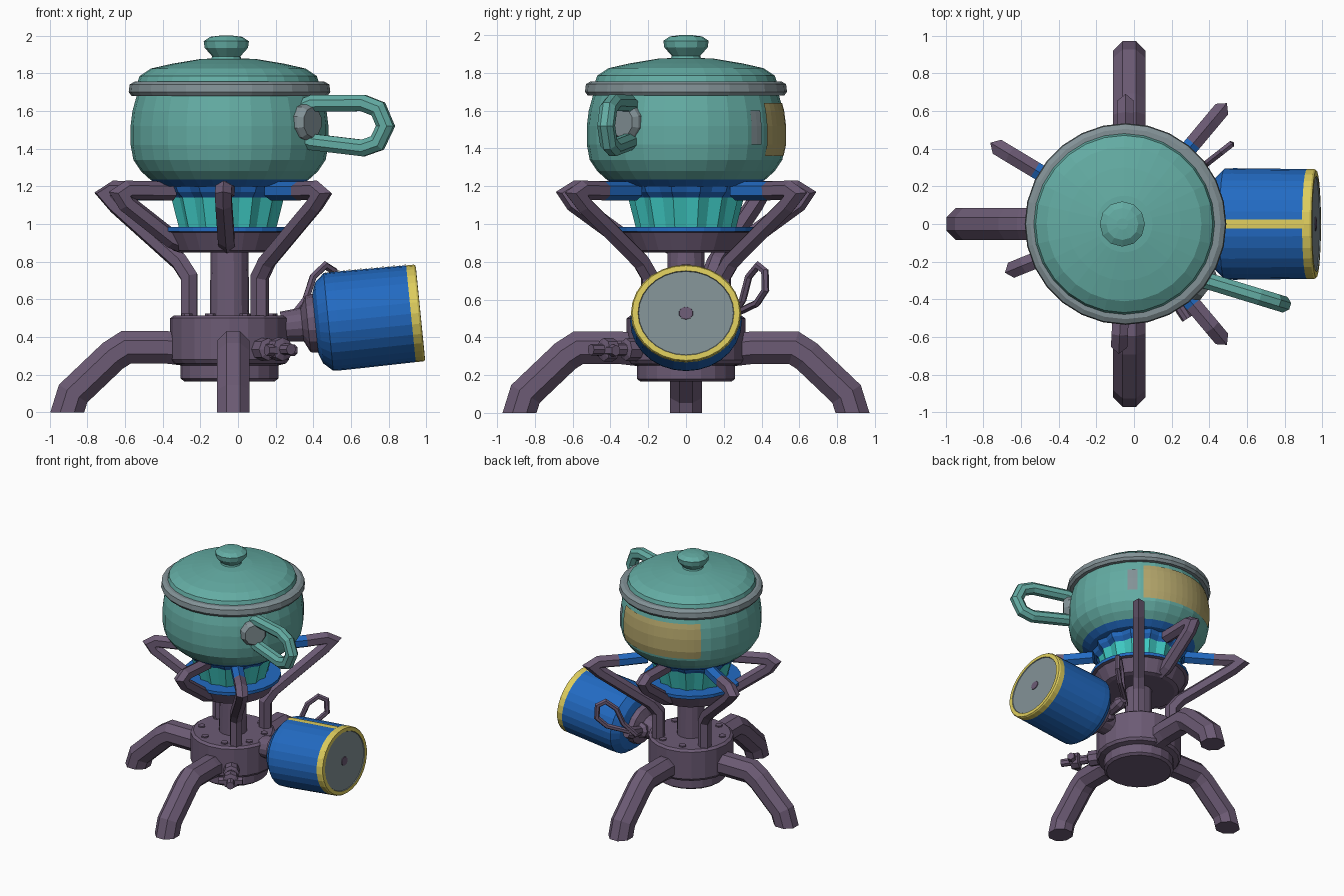
import bpy, bmesh, math
from mathutils import Matrix, Vector

if "Cube" in bpy.data.objects:
    bpy.data.objects.remove(bpy.data.objects["Cube"])

CX = -0.045  # axis of the stove and pot


def material(name, rgb):
    m = bpy.data.materials.new(name)
    m.diffuse_color = (*rgb, 1)
    m.use_nodes = True
    m.node_tree.nodes["Principled BSDF"].inputs["Base Color"].default_value = m.diffuse_color
    return m


PURPLE = material("dark purple metal", (0.150, 0.104, 0.176))
TEAL = material("teal enamel", (0.125, 0.410, 0.365))
GREY = material("grey metal", (0.225, 0.285, 0.305))
BLUE = material("blue paint", (0.016, 0.145, 0.540))
CYAN = material("cyan flame", (0.050, 0.590, 0.550))
YELLOW = material("yellow trim", (0.730, 0.610, 0.110))
TAN = material("tan label", (0.450, 0.375, 0.145))


def finish(bm, name, mats):
    bmesh.ops.recalc_face_normals(bm, faces=bm.faces)
    me = bpy.data.meshes.new(name)
    bm.to_mesh(me)
    bm.free()
    for m in mats:
        me.materials.append(m)
    ob = bpy.data.objects.new(name, me)
    bpy.context.collection.objects.link(ob)
    return ob


def lathe(name, prof, mats, idx=None, segs=24, mat=None, arc=None, wave=0.0):
    """Revolve (r, z) profile; idx = material per profile segment; arc = degrees."""
    mat = mat or Matrix.Translation((CX, 0, 0))
    bm = bmesh.new()
    a0, a1 = arc or (0, 360)
    n = segs + 1 if arc else segs
    rings = []
    for r, z in prof:
        ring = []
        for i in range(n):
            a = math.radians(a0 + (a1 - a0) * i / segs)
            k = r * (1 + wave * (1 if i % 2 else -1))
            ring.append(bm.verts.new(mat @ Vector((k * math.cos(a), k * math.sin(a), z))))
        rings.append(ring)
    for j in range(len(prof) - 1):
        for i in range(segs):
            k = (i + 1) % n
            f = bm.faces.new((rings[j][i], rings[j][k], rings[j + 1][k], rings[j + 1][i]))
            f.material_index = idx[j] if idx else 0
    if not arc:
        for ring, j in ((rings[0], 0), (rings[-1], -1)):
            bm.faces.new(ring).material_index = idx[j] if idx else 0
    return finish(bm, name, mats)


def tube(name, origin, az, path, rad, mats, idx=None, sides=8, ground=False):
    """Sweep a mitred tube along (distance, z) points in the vertical plane at angle az."""
    a = math.radians(az)
    d, n = Vector((math.cos(a), math.sin(a), 0)), Vector((-math.sin(a), math.cos(a), 0))
    pts = [Vector((origin[0], origin[1], 0)) + d * s + Vector((0, 0, z)) for s, z in path]
    bm = bmesh.new()
    rings = []
    for i, p in enumerate(pts):
        t1 = (p - pts[i - 1]).normalized() if i else (pts[1] - p).normalized()
        t2 = (pts[i + 1] - p).normalized() if i < len(pts) - 1 else t1
        t = (t1 + t2).normalized()
        up = t.cross(n) / max(0.6, t.dot(t1))
        rings.append([bm.verts.new(p + rad * (n * math.cos(b) + up * math.sin(b)))
                      for b in [2 * math.pi * (k + 0.5) / sides for k in range(sides)]])
    for j in range(len(pts) - 1):
        for k in range(sides):
            l = (k + 1) % sides
            f = bm.faces.new((rings[j][k], rings[j][l], rings[j + 1][l], rings[j + 1][k]))
            f.material_index = idx[j] if idx else 0
    for ring, j in ((rings[0], 0), (rings[-1], -1)):
        bm.faces.new(ring).material_index = idx[j] if idx else 0
    if ground:  # flat foot on the floor
        geom = bm.verts[:] + bm.edges[:] + bm.faces[:]
        cut = bmesh.ops.bisect_plane(bm, geom=geom, plane_co=(0, 0, 0), plane_no=(0, 0, 1),
                                     clear_inner=True)["geom_cut"]
        bmesh.ops.holes_fill(bm, edges=[e for e in cut if isinstance(e, bmesh.types.BMEdge)])
    return finish(bm, name, mats)


def axis_matrix(origin, direction, wide=1.0):
    """Local z along direction, local x pointing down, local y scaled."""
    z = Vector(direction).normalized()
    y = Vector((0, 0, 1)).cross(z).normalized()
    x = y.cross(z)
    m = Matrix((x, y * wide, z)).transposed().to_4x4()
    return Matrix.Translation(origin) @ m


# --- Stove base: hub, column and three legs
lathe("stove_hub", [(0.24, 0.165), (0.26, 0.18), (0.26, 0.25), (0.30, 0.26), (0.315, 0.28),
                    (0.315, 0.50), (0.295, 0.515), (0.12, 0.515)], [PURPLE], segs=20)
lathe("burner_column", [(0.105, 0.50), (0.10, 0.87)], [PURPLE], segs=14)
for az, label in ((180, "left"), (90, "back"), (270, "front")):
    tube(label + "_leg", (CX + 0.02, 0), az,
         [(0.22, 0.33), (0.35, 0.345), (0.57, 0.345), (0.64, 0.30), (0.85, 0.10), (0.90, -0.06)],
         0.093, [PURPLE], ground=True)
for i in range(8):  # bolts on the hub
    a = math.radians(20 + 45 * i)
    lathe("hub_bolt", [(0.028, 0.51), (0.028, 0.525)], [PURPLE], segs=6,
          mat=Matrix.Translation((CX + 0.24 * math.cos(a), 0.24 * math.sin(a), 0)))

# --- Burner bowl and flame
BC = Matrix.Translation((-0.055, 0, 0))
lathe("burner_bowl", [(0.26, 0.85), (0.29, 0.86), (0.34, 0.955), (0.365, 0.96), (0.365, 0.985),
                      (0.25, 0.985)], [PURPLE, BLUE], [0, 0, 0, 1, 1], segs=24, mat=BC)
lathe("flame", [(0.255, 0.98), (0.275, 1.06), (0.295, 1.14), (0.325, 1.17), (0.34, 1.205)],
      [CYAN, BLUE], [0, 0, 1, 1], segs=28, mat=BC, wave=0.04)

# --- Pot supports: long ones stand on the hub, short ones on the bowl
for az in (50, 149, 310):
    tube("long_pot_support", (CX, 0), az,
         [(0.25, 0.48), (0.25, 0.72), (0.31, 0.80), (0.70, 1.10), (0.755, 1.155), (0.71, 1.18),
          (0.56, 1.175), (0.34, 1.175)], 0.05, [PURPLE, BLUE], [0, 0, 0, 0, 0, 0, 1], sides=6)
for az in (90, 202, 267):
    tube("short_pot_support", (CX, 0), az,
         [(0.25, 0.89), (0.33, 0.92), (0.59, 1.11), (0.62, 1.155), (0.58, 1.18), (0.32, 1.175)],
         0.05, [PURPLE], sides=6)

# --- Pot with blue base, label patches, rim, lid and knob
body = [(0.37, 1.20), (0.42, 1.235), (0.47, 1.28), (0.51, 1.34), (0.525, 1.42), (0.525, 1.52),
        (0.515, 1.60), (0.49, 1.69)]
lathe("pot_body", [(0.2, 1.195)] + body, [BLUE, TEAL], [0, 0, 1, 1, 1, 1, 1, 1], segs=28)
side = [(0.517, 1.36), (0.530, 1.42), (0.530, 1.52), (0.520, 1.60), (0.509, 1.64)]
lathe("pot_label", side, [TAN], segs=14, arc=(54, 133))
lathe("pot_back_plate", side[1:4], [GREY], segs=2, arc=(41, 49))
lathe("pot_rim", [(0.48, 1.68), (0.52, 1.68), (0.535, 1.70), (0.53, 1.74), (0.505, 1.755),
                  (0.46, 1.755)], [GREY], segs=28)
LC = Matrix.Translation((-0.052, 0, 0))
lathe("pot_lid", [(0.485, 1.74), (0.47, 1.785), (0.41, 1.825), (0.30, 1.85), (0.15, 1.875),
                  (0.05, 1.88)], [TEAL], segs=28, mat=LC)
lathe("lid_knob", [(0.085, 1.86), (0.075, 1.89), (0.115, 1.935), (0.12, 1.97), (0.085, 1.993),
                   (0.03, 2.0)], [TEAL], segs=12, mat=Matrix.Translation((-0.062, 0, 0)))

# --- Pot handle loop and its mount
tube("pot_handle", (0.30, -0.275), -17,
     [(0, 1.60), (0.10, 1.64), (0.38, 1.642), (0.465, 1.61), (0.505, 1.52), (0.46, 1.43),
      (0.38, 1.403), (0.10, 1.435), (0.0, 1.47)], 0.047, [TEAL])
ma = math.radians(-38)
md = Vector((math.cos(ma), math.sin(ma), 0))
lathe("handle_mount", [(0.105, 0), (0.10, 0.07), (0.08, 0.10)], [GREY], segs=10,
      mat=axis_matrix(Vector((CX, 0, 1.54)) + md * 0.46, md))

# --- Fuel canister lying on its side, with trim and a neck
CM = axis_matrix((0.43, 0, 0.475), (1, 0, 0.1), 1.13)
lathe("fuel_canister", [(0.16, -0.02), (0.215, 0.0), (0.26, 0.05), (0.262, 0.10), (0.258, 0.49),
                        (0.258, 0.53), (0.252, 0.54), (0.225, 0.541), (0.222, 0.535), (0.04, 0.535)],
      [BLUE, YELLOW, GREY], [0, 0, 0, 0, 1, 1, 1, 2, 2], segs=28, mat=CM)
lathe("canister_stripe", [(0.264, 0.05), (0.266, 0.10), (0.262, 0.50)], [YELLOW], segs=2,
      mat=CM, arc=(175.5, 184.5))
lathe("canister_dot", [(0.035, 0.53), (0.033, 0.54)], [PURPLE], segs=10, mat=CM)
lathe("canister_neck", [(0.08, -0.20), (0.09, -0.09), (0.15, -0.06), (0.16, 0.0)],
      [PURPLE], segs=14, mat=CM)

# --- Control valve on the front right of the hub
va = math.radians(-57)
vd = Vector((math.cos(va), math.sin(va), 0))
lathe("control_valve", [(0.06, 0), (0.06, 0.10), (0.035, 0.11), (0.035, 0.17), (0.062, 0.18),
                        (0.062, 0.24), (0.03, 0.25), (0.03, 0.32)], [PURPLE], segs=8,
      mat=axis_matrix(Vector((CX, 0, 0.335)) + vd * 0.28, vd))
lathe("valve_lever", [(0.03, -0.09), (0.035, 0.0), (0.03, 0.09)], [PURPLE], segs=6,
      mat=axis_matrix(Vector((CX, 0, 0.33)) + vd * 0.50, (0.8, 0.52, 0)))

# --- Canister valve with wire key loop
lathe("canister_valve", [(0.05, 0), (0.06, 0.08), (0.035, 0.10), (0.05, 0.22), (0.03, 0.26)],
      [PURPLE], segs=8, mat=axis_matrix((0.33, 0.03, 0.46), (0.05, 1, 0.2)))
tube("wire_key", (0.32, 0.27), 38,
     [(-0.05, 0.50), (0.05, 0.60), (0.10, 0.72), (0.18, 0.78), (0.24, 0.75), (0.245, 0.65),
      (0.17, 0.58), (0.0, 0.53)], 0.02, [PURPLE], sides=6)
